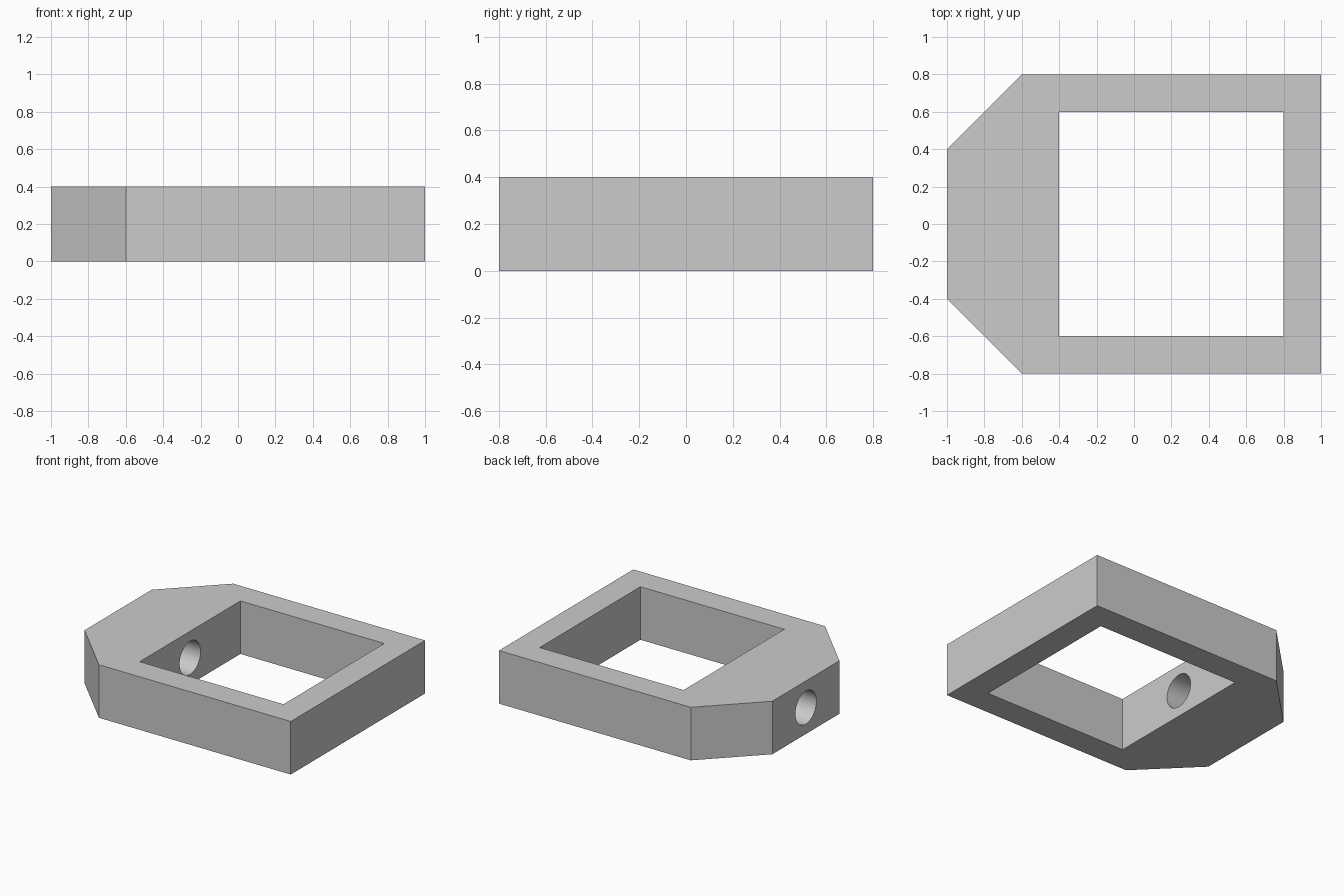
import bpy
import bmesh
import math

default = bpy.data.objects.get("Cube")
if default:
    bpy.data.objects.remove(default, do_unlink=True)

HEIGHT = 0.4

# Material
grey = bpy.data.materials.new("plain grey")
grey.use_nodes = True
colour = (0.6, 0.6, 0.6, 1)
grey.diffuse_color = colour
grey.node_tree.nodes["Principled BSDF"].inputs["Base Color"].default_value = colour


def prism(name, outline, bottom, top):
    """Extrude a flat outline straight up into a solid."""
    bm = bmesh.new()
    base = bm.faces.new([bm.verts.new((x, y, bottom)) for x, y in outline])
    grown = bmesh.ops.extrude_face_region(bm, geom=[base])["geom"]
    verts = [v for v in grown if isinstance(v, bmesh.types.BMVert)]
    bmesh.ops.translate(bm, verts=verts, vec=(0, 0, top - bottom))
    bmesh.ops.recalc_face_normals(bm, faces=bm.faces)
    mesh = bpy.data.meshes.new(name)
    bm.to_mesh(mesh)
    bm.free()
    mesh.materials.append(grey)
    obj = bpy.data.objects.new(name, mesh)
    bpy.context.collection.objects.link(obj)
    return obj


def cut(target, cutter):
    """Subtract the cutter from the target, then discard it."""
    cutter.hide_render = True
    mod = target.modifiers.new("cut", "BOOLEAN")
    mod.operation = "DIFFERENCE"
    mod.solver = "EXACT"
    mod.object = cutter
    bpy.ops.object.select_all(action="DESELECT")
    bpy.context.view_layer.objects.active = target
    target.select_set(True)
    bpy.ops.object.modifier_apply(modifier=mod.name)
    bpy.data.objects.remove(cutter, do_unlink=True)


# Frame block with two chamfered corners, mirrored across y = 0
half = [(1, 0.8), (-0.6, 0.8), (-1, 0.4)]
outline = half + [(x, -y) for x, y in reversed(half)]
frame = prism("frame", outline, 0, HEIGHT)

# Square window through the block
window = [(0.8, 0.6), (-0.4, 0.6), (-0.4, -0.6), (0.8, -0.6)]
cut(frame, prism("window_cutter", window, -0.1, HEIGHT + 0.1))

# Round bore through the thick end wall
bpy.ops.mesh.primitive_cylinder_add(
    vertices=64, radius=0.125, depth=1,
    location=(-0.7, 0, HEIGHT / 2), rotation=(0, math.pi / 2, 0))
bore = bpy.context.object
bore.name = "bore_cutter"
bore.data.materials.append(grey)
cut(frame, bore)

# Smooth bore, crisp flat faces
bpy.ops.object.shade_smooth_by_angle(angle=math.radians(30))
